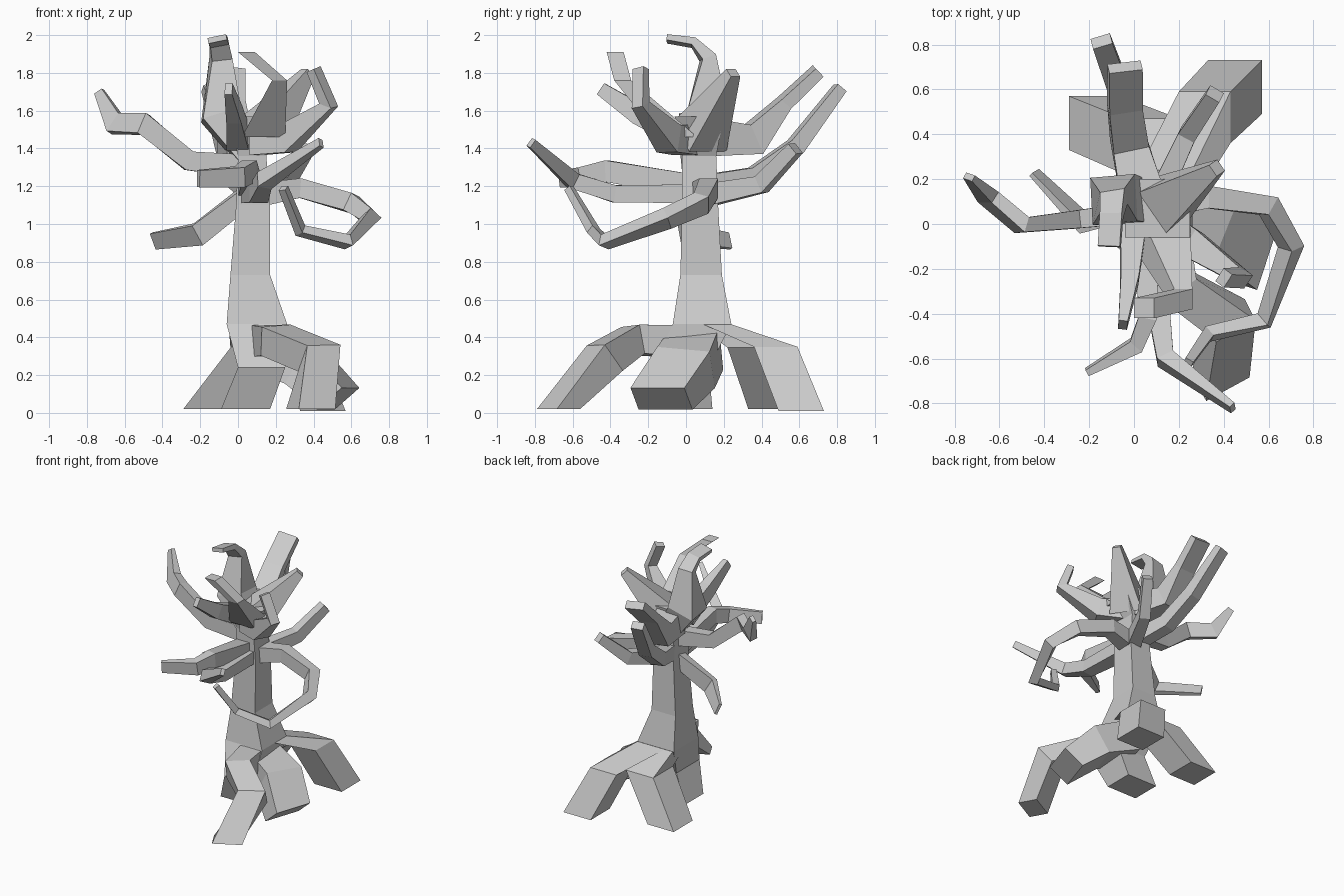
import bpy, bmesh
from mathutils import Vector


def loft(name, rings):
    """Skin a list of 4-corner rings into a closed solid."""
    bm = bmesh.new()
    R = [[bm.verts.new(c) for c in r] for r in rings]
    for a, b in zip(R, R[1:]):
        for j in range(4):
            n = (j + 1) % 4
            bm.faces.new((a[j], a[n], b[n], b[j]))
    bm.faces.new(R[0][::-1])
    bm.faces.new(R[-1])
    bmesh.ops.recalc_face_normals(bm, faces=bm.faces[:])
    me = bpy.data.meshes.new(name)
    bm.to_mesh(me)
    bm.free()
    ob = bpy.data.objects.new(name, me)
    bpy.context.collection.objects.link(ob)
    return ob


def limb(name, pts, side=None, end=None):
    """Square-section limb. pts: (x, y, z, width, height) per ring."""
    P = [Vector(p[:3]) for p in pts]
    s = Vector(side) if side else None
    rings = []
    for i, p in enumerate(pts):
        a = (P[i] - P[i - 1]).normalized() if i else None
        b = (P[i + 1] - P[i]).normalized() if i < len(P) - 1 else None
        t = ((a or b) + (b or a)).normalized()
        k = 1 / max(0.75, t.dot(a or b))
        if end and b is None:
            t, k = Vector(end).normalized(), 1
        if s is None:
            s = t.cross(Vector((0, 0, 1)))
        s = (s - t * s.dot(t)).normalized()
        u = s.cross(t)
        w, h = p[3] / 2, p[4] / 2 * k
        rings.append([P[i] + s * w * x + u * h * y
                      for x, y in ((-1, -1), (1, -1), (1, 1), (-1, 1))])
    return loft(name, rings)


def stack(name, levels):
    """Box column from levels (x0, x1, y0, y1, z)."""
    return loft(name, [[(x0, y0, z), (x1, y0, z), (x1, y1, z), (x0, y1, z)]
                       for x0, x1, y0, y1, z in levels])


# trunk with its own leaning foot
stack("trunk", [(-.09, .17, -.09, .14, .02), (0, .25, -.17, .12, .24),
                (-.06, .26, -.07, .24, .47), (-.04, .17, -.03, .19, .73),
                (-.01, .17, -.02, .17, 1.10), (0, .15, -.02, .16, 1.36),
                (-.04, .25, -.06, .2, 1.57)])

# back roots: sheared columns running out from the trunk shoulder
stack("root_back_right", [(.02, .26, .09, .24, .469), (.2, .43, .36, .59, .35),
                          (.33, .57, .49, .73, .01)])
stack("root_back_left", [(-.05, .2, .06, .24, .469), (-.04, .2, .22, .47, .345),
                         (-.29, -.06, .33, .57, .02)])
# front and right roots
limb("root_right", [(.12, .06, .34, .26, .24), (.36, 0, .24, .3, .22),
                    (.53, -.13, .075, .3, .18)], end=(.75, -.25, -.95))
limb("root_front", [(.15, 0, .38, .18, .17), (.2, -.28, .385, .18, .14),
                    (.43, -.43, .29, .2, .15), (.385, -.675, .02, .22, .14)],
     side=(1, 0, 0), end=(0, 0, -1))

# crown branches
limb("top_branch", [(.07, .07, 1.36, .15, .16), (-.09, .11, 1.58, .21, .2),
                    (-.09, .115, 1.88, .11, .07), (-.1, .04, 1.96, .1, .04),
                    (-.11, -.1, 1.98, .1, .03)], side=(1, 0, 0))
stack("front_crown_branch", [(.02, .25, -.14, .06, 1.46), (.18, .26, -.38, -.29, 1.76),
                             (0, .09, -.42, -.33, 1.91)])
limb("crown_spike", [(.11, .07, 1.46, .24, .22), (.37, .25, 1.8, .06, .06)])
limb("right_crown_branch", [(.1, 0, 1.45, .16, .17), (.26, -.09, 1.45, .13, .14),
                            (.48, -.24, 1.63, .07, .06), (.4, -.24, 1.82, .07, .05)])
limb("front_left_crown_branch", [(0, .02, 1.45, .12, .14), (-.02, -.25, 1.58, .08, .11),
                                 (-.05, -.45, 1.715, .04, .07)])
limb("back_crown_branch", [(.04, .12, 1.46, .2, .2), (-.02, .36, 1.45, .16, .15),
                           (-.04, .52, 1.64, .15, .07), (-.04, .7, 1.81, .15, .06)],
     side=(1, 0, 0))

# long lower branches
limb("back_long_branch", [(.06, .1, 1.2, .1, .12), (-.01, .36, 1.25, .1, .1),
                          (-.06, .58, 1.41, .1, .09), (-.145, .815, 1.72, .09, .06)])
limb("back_right_branch", [(.1, .1, 1.15, .1, .12), (.24, .4, 1.21, .08, .09),
                           (.36, .58, 1.4, .07, .07)])
limb("left_long_branch", [(.08, .06, 1.3, .1, .13), (-.26, .02, 1.335, .08, .1),
                          (-.5, -.005, 1.53, .07, .1), (-.65, .12, 1.53, .06, .1),
                          (-.735, .21, 1.7, .03, .05)])
limb("left_low_branch", [(.06, .08, 1.16, .08, .1), (-.21, -.01, .945, .05, .1),
                         (-.445, .23, .91, .02, .09)])
limb("front_left_branch", [(.06, .05, 1.2, .12, .12), (.06, -.42, 1.28, .08, .11),
                           (.01, -.54, 1.25, .07, .1), (-.21, -.66, 1.24, .03, .09)])
limb("front_long_branch", [(.08, .05, 1.16, .14, .1), (.11, -.38, 1.16, .1, .09),
                           (.14, -.6, 1.23, .08, .08), (.44, -.82, 1.43, .03, .05)])
limb("right_hooked_branch", [(.08, .08, 1.15, .12, .13), (.33, .12, 1.19, .1, .1),
                             (.6, .08, 1.11, .09, .09), (.7, -.1, 1.03, .08, .08),
                             (.58, -.43, .905, .06, .06), (.33, -.49, .965, .05, .05),
                             (.24, -.62, 1.19, .04, .04)])
